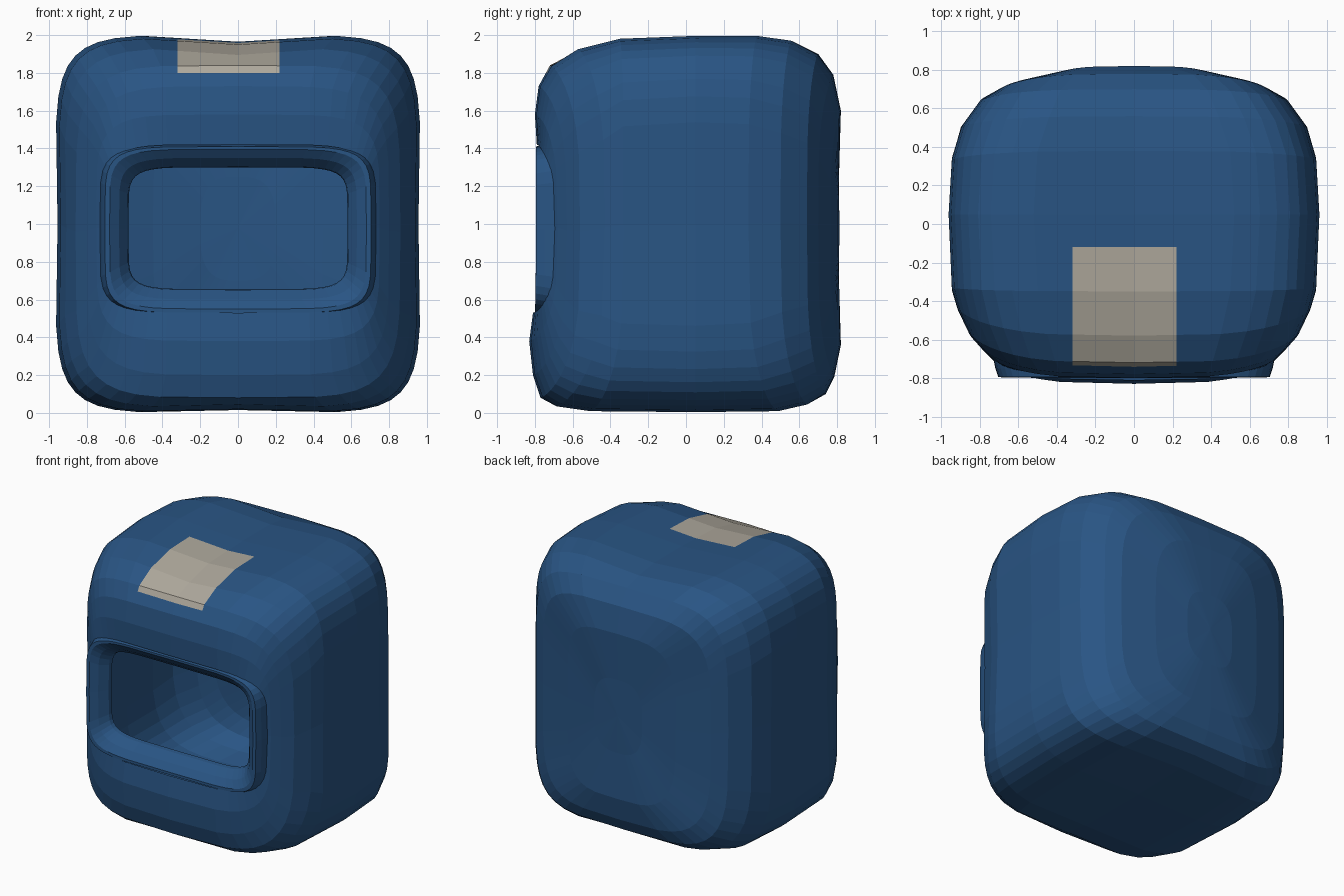
import bpy, bmesh
from math import sin, cos, tau, copysign

if "Cube" in bpy.data.objects:
    bpy.data.objects.remove(bpy.data.objects["Cube"])

SIDES = 40


def material(name, rgb):
    m = bpy.data.materials.new(name)
    m.diffuse_color = (*rgb, 1)
    m.use_nodes = True
    m.node_tree.nodes["Principled BSDF"].inputs["Base Color"].default_value = m.diffuse_color
    return m


blue = material("blue", (0.022, 0.09, 0.23))
beige = material("beige", (0.42, 0.39, 0.33))


def ring(bm, hx, zb, zt, ys, yt, yb, n):
    """Superellipse loop whose depth differs at the sides, top and bottom."""
    loop = []
    for i in range(SIDES):
        a = tau * i / SIDES
        u = copysign(abs(cos(a)) ** (2 / n), cos(a))
        v = copysign(abs(sin(a)) ** (2 / n), sin(a))
        w = v ** 4 / (u ** 4 + v ** 4)
        y = ys + ((yt if v > 0 else yb) - ys) * w
        loop.append(bm.verts.new((hx * u, y, (zt + zb) / 2 + (zt - zb) / 2 * v)))
    return loop


def loft(bm, rows):
    loops = [ring(bm, *r) for r in rows]
    for p, q in zip(loops, loops[1:]):
        for i in range(SIDES):
            j = (i + 1) % SIDES
            bm.faces.new((p[i], p[j], q[j], q[i]))
    return loops


def finish(bm, name, mats):
    me = bpy.data.meshes.new(name)
    bm.to_mesh(me)
    bm.free()
    for m in mats:
        me.materials.append(m)
    ob = bpy.data.objects.new(name, me)
    bpy.context.collection.objects.link(ob)
    return ob


# Hollow rounded shell, lofted from the front opening to the middle of the back
# half width, bottom, top, depth at sides, at top, at bottom, squareness
bm = bmesh.new()
loops = loft(bm, [
    (.70, .53, 1.42, -.72, -.79, -.81, 6),
    (.75, .38, 1.58, -.68, -.80, -.83, 5.5),
    (.80, .20, 1.73, -.63, -.78, -.81, 5),
    (.86, .08, 1.84, -.56, -.72, -.77, 5),
    (.92, .03, 1.93, -.43, -.58, -.70, 5.2),
    (.95, .005, 1.985, -.33, -.35, -.52, 5.8),
    (.967, .0, 2.0, .05, .05, .05, 6),
    (.95, .005, 2.0, .33, .38, .50, 5.8),
    (.90, .04, 1.975, .50, .56, .65, 5.2),
    (.80, .10, 1.90, .64, .70, .74, 5),
    (.70, .19, 1.79, .70, .78, .785, 4.5),
    (.45, .36, 1.60, .765, .82, .82, 4),
    (.20, .70, 1.25, .805, .81, .81, 3),
])
pole = bm.verts.new((0, .812, .98))
for i in range(SIDES):
    bm.faces.new((loops[-1][i], loops[-1][(i + 1) % SIDES], pole))

# Shallow dips along the middle of the top and the bottom, slight side waist
for v in bm.verts:
    if abs(v.co.x) < .1 and v.co.z > 1.9:
        v.co.z -= .035
    if abs(v.co.x) < .1 and v.co.z < .06:
        v.co.z += .015
    if abs(v.co.z - 1) < .1 and abs(v.co.x) > .9:
        v.co.x *= .988

# Pale patch on the top, running over the front edge
for co, no in (((-.32, 0, 0), (1, 0, 0)), ((.22, 0, 0), (1, 0, 0)),
               ((0, -.12, 0), (0, 1, 0)), ((0, 0, 1.80), (0, 0, 1))):
    fs = [f for f in bm.faces
          if f.calc_center_median().z > 1.6 and f.calc_center_median().y < .3
          and abs(f.calc_center_median().x) < .6]
    geom = fs + list({e for f in fs for e in f.edges}) + list({v for f in fs for v in f.verts})
    bmesh.ops.bisect_plane(bm, geom=geom, plane_co=co, plane_no=no)
for f in bm.faces:
    c = f.calc_center_median()
    if -.32 < c.x < .22 and c.y < -.12 and c.z > 1.80:
        f.material_index = 1
bmesh.ops.recalc_face_normals(bm, faces=bm.faces)
finish(bm, "shell", [blue, beige])

# Raised frame around the opening, bevelled inwards
bm = bmesh.new()
loft(bm, [
    (.735, .50, 1.44, -.68, -.68, -.68, 6),
    (.72, .52, 1.42, -.75, -.75, -.75, 6),
    (.705, .53, 1.41, -.795, -.795, -.80, 6),
    (.68, .55, 1.395, -.795, -.795, -.80, 6),
    (.63, .60, 1.35, -.76, -.76, -.76, 6),
    (.585, .65, 1.305, -.70, -.70, -.70, 6.5),
    (.58, .655, 1.30, -.67, -.67, -.67, 6.5),
])
bmesh.ops.recalc_face_normals(bm, faces=bm.faces)
finish(bm, "opening_frame", [blue])
